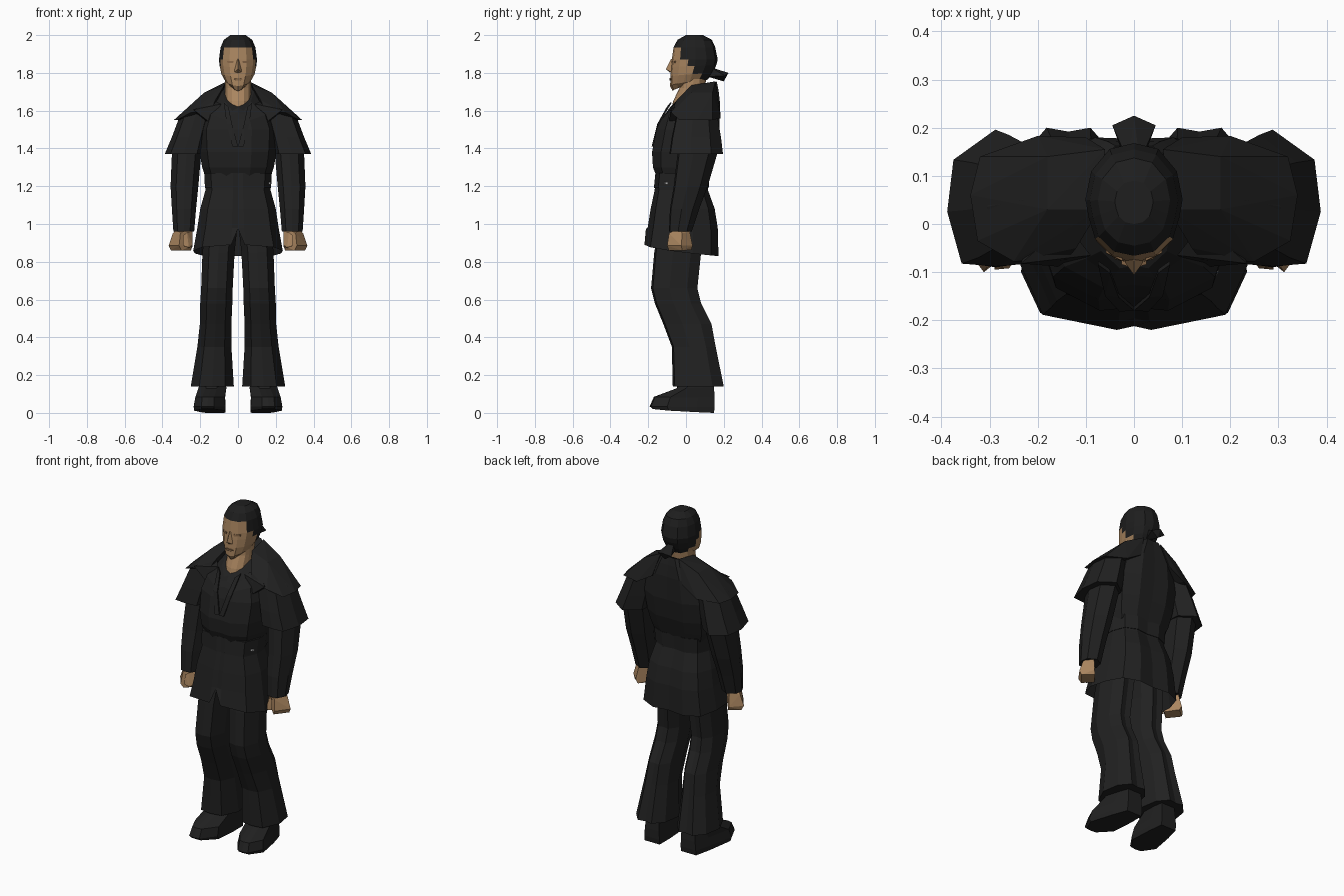
import bpy, bmesh

def material(name, rgb):
    m = bpy.data.materials.new(name)
    m.diffuse_color = (*rgb, 1)
    return m

CLOTH = material("black_cloth", (0.015, 0.015, 0.015))
HAIR = material("black_hair", (0.013, 0.013, 0.013))
SKIN = material("tan_skin", (0.40, 0.235, 0.115))
DARK = material("shaded_skin", (0.24, 0.135, 0.065))
PALE = material("pale_grey", (0.4, 0.4, 0.4))

# Half cross-sections: (fraction of half width, front-to-back fraction)
HEAD = [(0, 0), (.45, .04), (.8, .18), (.93, .36), (1, .52), (.88, .76), (.5, .95), (0, 1)]
BODY = [(0, .02), (.35, 0), (.8, .14), (1, .5), (.88, .86), (.45, .99), (0, .98)]
SKIRT = [(0, .02), (.15, 0), (.8, .08), (1, .35), (.96, .65), (.8, .9), (.42, 1), (0, .97)]
LIMB = [(0, 0), (.6, .04), (1, .4), (.85, .78), (0, 1)]
FLARE = [(0, 0), (.7, .02), (1, .4), (.87, .78), (0, 1)]
LEG = [(0, 0), (.6, .04), (1, .4), (.85, .78), (.4, 1), (0, .97)]
SHOE = [(0, 0), (.4, .02), (1, .27), (.8, .72), (.6, 1), (0, 1)]


def finish(name, bm, mats):
    bmesh.ops.recalc_face_normals(bm, faces=bm.faces)
    me = bpy.data.meshes.new(name)
    bm.to_mesh(me)
    bm.free()
    for m in mats:
        me.materials.append(m)
    ob = bpy.data.objects.new(name, me)
    bpy.context.collection.objects.link(ob)
    return ob


def loft(name, half, rings, mat, side=1, caps=(True, True), splay=0):
    """rings: (z front, z back, y front, y back, x left, x right)"""
    section = half + [(-u, v) for u, v in half[-2:0:-1]]
    bm = bmesh.new()
    loops = []
    for zf, zb, yf, yb, xl, xr in rings:
        loop = []
        for u, v in section:
            y = yf + (yb - yf) * v
            x = (xl + xr) / 2 + u * (xr - xl) / 2 - splay * y
            loop.append(bm.verts.new((side * x, y, zf + (zb - zf) * v ** .6)))
        loops.append(loop)
    n = len(section)
    for a, b in zip(loops, loops[1:]):
        for i in range(n):
            bm.faces.new((a[i], a[(i + 1) % n], b[(i + 1) % n], b[i]))
    if caps[0]:
        bm.faces.new(loops[0])
    if caps[1]:
        bm.faces.new(loops[-1])
    return finish(name, bm, [mat])


def centred(rows):
    return [(zf, zb, yf, yb, -w, w) for zf, zb, yf, yb, w in rows]


def level(rows):
    return [(z, z, *rest) for z, *rest in rows]


def hull(name, pts, mat, side=1):
    bm = bmesh.new()
    vs = [bm.verts.new((side * x, y, z)) for x, y, z in pts]
    bmesh.ops.convex_hull(bm, input=vs)
    loose = [v for v in bm.verts if not v.link_faces]
    bmesh.ops.delete(bm, geom=loose, context='VERTS')
    return finish(name, bm, [mat])


def plate(name, pts, mat, side=1):
    """thin plate facing the front"""
    hull(name, [(x, y + d, z) for x, y, z in pts for d in (-.004, .004)], mat, side)


# Head, with hair coloured above and behind the hairline
head = loft("head", HEAD, centred([
    (1.703, 1.755, -.07, .09, .038), (1.73, 1.765, -.084, .115, .066),
    (1.78, 1.80, -.082, .14, .088), (1.83, 1.84, -.079, .16, .097),
    (1.87, 1.87, -.075, .168, .101), (1.935, 1.935, -.066, .155, .092),
    (1.975, 1.975, -.045, .137, .075), (2.0, 2.0, .0, .09, .04)]), SKIN)
head.data.materials.append(HAIR)
for f in head.data.polygons:
    c = f.center
    hairline = (-1 if c.z > 1.935 else -.03 if c.z > 1.87 else 0 if c.z > 1.83
                else .06 if c.z > 1.79 else .085)
    if c.y > hairline and c.z > 1.765:
        f.material_index = 1

# Face details
hull("nose", [(0, -.078, 1.875), (0, -.106, 1.82), (.019, -.08, 1.805), (-.019, -.08, 1.805),
              (0, -.084, 1.80), (.012, -.06, 1.87), (-.012, -.06, 1.87)], SKIN)
plate("mouth", [(-.026, -.08, 1.767), (.026, -.08, 1.767), (.012, -.084, 1.772),
                (-.012, -.084, 1.772), (.012, -.084, 1.761), (-.012, -.084, 1.761)], DARK)
for s, n in ((1, "left"), (-1, "right")):
    plate(n + "_eye", [(.024, -.073, 1.862), (.058, -.056, 1.862),
                       (.026, -.073, 1.852), (.056, -.058, 1.852)], DARK, s)

# Tied hair at the back
hull("hair_tail", [(.012, .13, 1.83), (-.012, .13, 1.83), (0, .225, 1.80), (.045, .205, 1.785),
                   (-.045, .205, 1.785), (0, .2, 1.755), (.012, .115, 1.78), (-.012, .115, 1.78)], HAIR)

# Neck
loft("neck", HEAD, centred([(1.54, 1.6, -.095, .10, .066), (1.65, 1.65, -.068, .10, .07),
                            (1.72, 1.72, -.035, .10, .07), (1.79, 1.79, -.03, .11, .07)]), SKIN)

# Jacket body with low front collar
loft("jacket", BODY, centred([
    (1.25, 1.25, -.155, .118, .172), (1.30, 1.30, -.175, .135, .19), (1.38, 1.38, -.18, .16, .203),
    (1.5, 1.5, -.157, .18, .21), (1.55, 1.64, -.133, .183, .18),
    (1.575, 1.71, -.112, .175, .125), (1.6, 1.755, -.092, .165, .085)]), CLOTH)

# Belt with a small clasp, and split skirt of the jacket
loft("belt", SKIRT, level([(1.19, -.17, .12, -.175, .175), (1.27, -.162, .125, -.179, .179)]), CLOTH)
hull("belt_clasp", [(x, y, z) for x, y in ((.162, -.113), (.171, -.108), (.168, -.098), (.176, -.096))
                    for z in (1.21, 1.222)], PALE)
skirt = loft("jacket_skirt", SKIRT, centred([
    (.89, .83, -.22, .172, .237), (.98, .98, -.203, .168, .215), (1.08, 1.08, -.187, .152, .2),
    (1.18, 1.18, -.166, .116, .172), (1.26, 1.26, -.158, .12, .174)]), CLOTH, caps=(False, True))
skirt.data.vertices[0].co.z = .975

for s, n in ((1, "left"), (-1, "right")):
    # Crossed lapels, in two straight lengths
    plate(n + "_upper_lapel", [(.05, -.098, 1.62), (.075, -.08, 1.642),
                               (.032, -.148, 1.53), (.06, -.146, 1.53)], CLOTH, s)
    plate(n + "_lower_lapel", [(.032, -.148, 1.53), (.06, -.146, 1.53),
                               (.0, -.176, 1.41), (.03, -.178, 1.41)], CLOTH, s)
    # Layered shoulders: chest lobe, cape and short sleeve
    hull(n + "_chest_lobe", [
        (.09, -.065, 1.635), (.14, -.09, 1.53), (.235, -.082, 1.605), (.14, 0, 1.66),
        (.2, 0, 1.56), (.14, -.04, 1.53)], CLOTH, s)
    hull(n + "_shoulder_cape", [
        (.072, .03, 1.735), (.06, .155, 1.755), (.18, .03, 1.695), (.18, .14, 1.695), (.12, -.05, 1.655),
        (.14, -.075, 1.61), (.25, -.078, 1.59), (.325, -.035, 1.55), (.34, .06, 1.55),
        (.32, .14, 1.55), (.2, .183, 1.56), (.1, .18, 1.62)], CLOTH, s)
    loft(n + "_short_sleeve", FLARE, level([
        (1.37, -.088, .196, .188, .388), (1.46, -.075, .185, .17, .35),
        (1.58, -.05, .165, .14, .305), (1.65, -.01, .14, .12, .23)]), CLOTH, s)
    # Arm and hand
    loft(n + "_sleeve", LIMB, level([
        (.96, -.09, .03, .232, .342), (1.08, -.085, .07, .222, .35), (1.2, -.065, .115, .21, .357),
        (1.37, -.045, .165, .195, .35), (1.5, -.03, .15, .18, .32)]), CLOTH, s)
    hull(n + "_hand", [
        (.30, -.09, .86), (.355, -.02, .86), (.30, .028, .862), (.25, -.04, .86),
        (.312, -.1, .885), (.367, -.025, .885), (.31, .035, .885), (.24, -.045, .885),
        (.305, -.09, .95), (.345, -.02, .95), (.3, .02, .96), (.245, -.045, .96),
        (.26, -.05, .98), (.32, -.04, .98)], SKIN, s)
    hull(n + "_thumb", [(.242, -.04, .96), (.27, -.082, .955), (.24, -.07, .89), (.26, -.092, .875),
                        (.29, -.095, .885), (.29, -.09, .94), (.25, -.05, .87)], SKIN, s)
    # Flared trouser leg
    loft(n + "_trouser_leg", LEG, level([
        (.14, -.07, .2, .022, .25), (.35, -.075, .157, .035, .215), (.47, -.12, .135, .035, .202),
        (.58, -.165, .08, .03, .2), (.66, -.185, .06, .028, .195), (.85, -.168, .08, .018, .188),
        (1.02, -.14, .09, .0, .175)]), CLOTH, s)
    # Shoe, turned slightly outward
    loft(n + "_shoe", SHOE, [
        (.022, 0, -.178, .148, .057, .221), (.035, .03, -.192, .152, .055, .223),
        (.085, .08, -.17, .152, .06, .216), (.13, .135, -.05, .148, .062, .21),
        (.2, .2, -.02, .13, .075, .19)], CLOTH, s, splay=.12)
